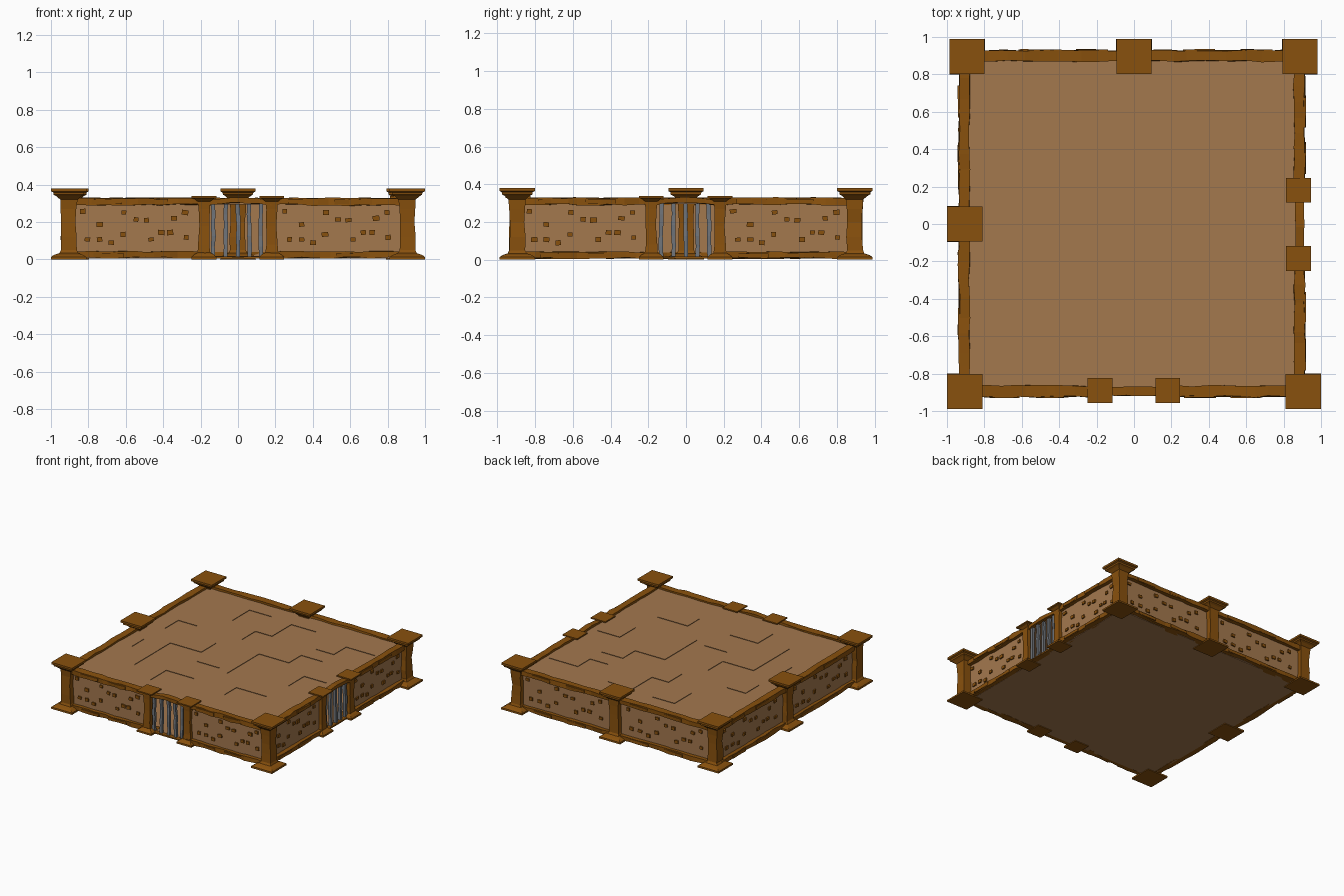
import bpy, bmesh, math, random
from mathutils import Matrix, Vector

if "Cube" in bpy.data.objects:
    bpy.data.objects.remove(bpy.data.objects["Cube"])

random.seed(4)


def material(name, rgb):
    m = bpy.data.materials.new(name)
    m.diffuse_color = (*rgb, 1)
    m.use_nodes = True
    m.node_tree.nodes["Principled BSDF"].inputs["Base Color"].default_value = m.diffuse_color
    return m


SAND = material("light brown", (0.371, 0.188, 0.076))
WOOD = material("dark wood brown", (0.25, 0.082, 0.004))
STEEL = material("steel grey", (0.16, 0.175, 0.195))


def finish(name, bm, mat, rot=0.0):
    bmesh.ops.recalc_face_normals(bm, faces=bm.faces)
    bm.transform(Matrix.Rotation(rot, 4, 'Z'))
    me = bpy.data.meshes.new(name)
    bm.to_mesh(me)
    bm.free()
    me.materials.append(mat)
    ob = bpy.data.objects.new(name, me)
    bpy.context.collection.objects.link(ob)
    return ob


def add_box(bm, x0, x1, y0, y1, z0, z1, spin=0.0):
    c = Vector(((x0 + x1) / 2, (y0 + y1) / 2, (z0 + z1) / 2))
    m = (Matrix.Translation(c) @ Matrix.Rotation(spin, 4, 'Y')
         @ Matrix.Diagonal((x1 - x0, y1 - y0, z1 - z0, 1)))
    bmesh.ops.create_cube(bm, size=1, matrix=m)


def loft(bm, rings):
    loops = [[bm.verts.new(p) for p in r] for r in rings]
    for a, b in zip(loops, loops[1:]):
        for i in range(4):
            j = (i + 1) % 4
            bm.faces.new((a[i], a[j], b[j], b[i]))
    bm.faces.new(loops[0][::-1])
    bm.faces.new(loops[-1])


def jit(a):
    return random.uniform(-a, a)


def beam(bm, x0, x1, y0, y1, z0, z1, segs, rough=0.006, arch=0.0):
    """Rough hewn timber running along x."""
    rings = []
    for i in range(segs + 1):
        t = i / segs
        x = x0 + (x1 - x0) * t + (jit(0.02) if 0 < i < segs else 0)
        up = arch * math.sin(math.pi * t)
        rings.append([(x, y0 + jit(rough), max(0.004, z0 + jit(rough)) + up),
                      (x, y1 + jit(rough), max(0.004, z0 + jit(rough)) + up),
                      (x, y1 + jit(rough), z1 + jit(rough * 0.6) + up),
                      (x, y0 + jit(rough), z1 + jit(rough * 0.6) + up)])
    loft(bm, rings)


def pillar(name, x, y, profile):
    """Square post with flared foot and cap; the shaft is rough."""
    bm = bmesh.new()
    rings = []
    for h, z, rough in profile:
        dx, dy = jit(rough), jit(rough)
        rings.append([(x + sx * h + dx, y + sy * h + dy, z)
                      for sx, sy in ((-1, -1), (1, -1), (1, 1), (-1, 1))])
    loft(bm, rings)
    finish(name, bm, WOOD)


# Main posts and the smaller gate posts: half width, height, roughness
MAIN = [(.095, 0, 0), (.094, .014, 0), (.078, .024, .003), (.05, .034, 0), (.042, .05, .002),
        (.042, .12, .004), (.038, .2, .004), (.042, .27, .003), (.046, .32, .002),
        (.066, .338, 0), (.08, .346, .002), (.082, .358, 0), (.094, .364, 0), (.094, .38, 0)]
SMALL = [(.066, 0, 0), (.066, .014, 0), (.05, .028, .002), (.034, .036, 0), (.03, .08, .003),
         (.027, .18, .003), (.03, .27, .002), (.034, .31, 0), (.05, .323, 0), (.066, .328, 0),
         (.066, .338, 0)]
for i, (x, y) in enumerate([(-.905, -.895), (.905, -.895), (-.892, .895), (.887, .895),
                            (0, .895), (-.905, 0)]):
    pillar(f"main_post_{i}", x, y, MAIN)
for i, (x, y) in enumerate([(-.182, -.89), (.18, -.89), (.88, -.184), (.88, .18)]):
    pillar(f"gate_post_{i}", x, y, SMALL)

# Stone studs on one wall panel: offset along wall, height
STUDS = [(-.29, .257), (-.2, .187), (-.265, .107), (-.2, .107), (-.07, .251), (-.075, .134),
         (-.138, .09), (-.005, .214), (.05, .21), (.075, .107), (.13, .144), (.177, .144),
         (.198, .22), (.257, .251), (.263, .118)]

# Sides: name, turn, distance of the wall line, has a gate
SIDES = [("front", 0, .893, True), ("right", math.pi / 2, .883, True),
         ("back", math.pi, .897, False), ("left", -math.pi / 2, .905, False)]
for name, rot, d, gate in SIDES:
    inner = .17 if gate else 0.0
    wall, studs, timber = bmesh.new(), bmesh.new(), bmesh.new()
    for s in (-1, 1):
        a, b = sorted((s * inner, s * .88))
        add_box(wall, a, b, -d, -d + .025, .012, .312)
        mid = s * (.54 if gate else .455)
        k = 1.0 if gate else 1.2
        for dx, z in STUDS:
            w, h = random.uniform(.012, .018), random.uniform(.010, .014)
            x = mid + dx * k
            add_box(studs, x - w, x + w, -d - .01, -d + .01, z - h, z + h, jit(.15))
        # top rail and bottom rail
        beam(timber, a, b, -d - .03, -d + .027, .292, .328, 9)
        beam(timber, a, b, -d - .03, -d + .027, .008, .042, 9)
        # raised chips on the rails
        for t in (.25, .6):
            x = a + (b - a) * t
            beam(timber, x - .08, x + .08, -d - .036, -d, .296, .322, 2, .002)
            beam(timber, x - .07, x + .09, -d - .036, -d, .012, .034, 2, .002)
    finish(name + "_wall", wall, SAND, rot)
    finish(name + "_wall_studs", studs, WOOD, rot)
    finish(name + "_rails", timber, WOOD, rot)
    if gate:
        # arched lintel, sill and wobbly bars
        lintel, bars = bmesh.new(), bmesh.new()
        beam(lintel, -.165, .165, -d - .025, -d + .022, .288, .316, 6, .003, .016)
        beam(lintel, -.165, .165, -d - .025, -d + .022, .006, .016, 4, .002)
        finish(name + "_gate_frame", lintel, WOOD, rot)
        for x in (-.132, -.066, 0, .06, .122):
            rings = []
            for i in range(6):
                z = .012 + i * .057
                cx, cy, r = x + jit(.003), -d + jit(.003), .011 + jit(.001)
                rings.append([(cx - r, cy - r, z), (cx + r, cy - r, z),
                              (cx + r, cy + r, z), (cx - r, cy + r, z)])
            loft(bars, rings)
        finish(name + "_gate_bars", bars, STEEL, rot)

# Arena floor on top and the hollow body's underside
bm = bmesh.new()
add_box(bm, -.895, .875, -.885, .89, .295, .312)
finish("arena_floor", bm, SAND)
bm = bmesh.new()
add_box(bm, -.895, .875, -.885, .89, .006, .018)
finish("underside", bm, SAND)

# Hairline stepped seams between the floor slabs
SEAMS = [[(-.55, -.55), (-.55, -.09), (-.27, -.09), (-.27, .1)],
         [(-.73, .1), (-.73, .27), (-.56, .27)],
         [(-.15, .27), (-.15, .44), (0, .44), (0, .69), (.22, .69)],
         [(.1, -.28), (.1, .13), (.37, .13), (.37, .29), (.56, .29)],
         [(.4, .44), (.56, .44), (.56, .6), (.82, .6)],
         [(.3, -.6), (.3, -.45), (.57, -.45)], [(-.2, -.24), (0, -.24)],
         [(-.4, .5), (-.4, .72), (-.2, .72)], [(.6, -.2), (.6, 0), (.8, 0)],
         [(-.3, -.7), (-.3, -.5), (-.05, -.5)], [(-.75, -.3), (-.75, -.15)]]
bm = bmesh.new()
e = .0008
for path in SEAMS:
    for (xa, ya), (xb, yb) in zip(path, path[1:]):
        add_box(bm, min(xa, xb) - e, max(xa, xb) + e, min(ya, yb) - e, max(ya, yb) + e,
                .31, .316)
finish("floor_seams", bm, SAND)
